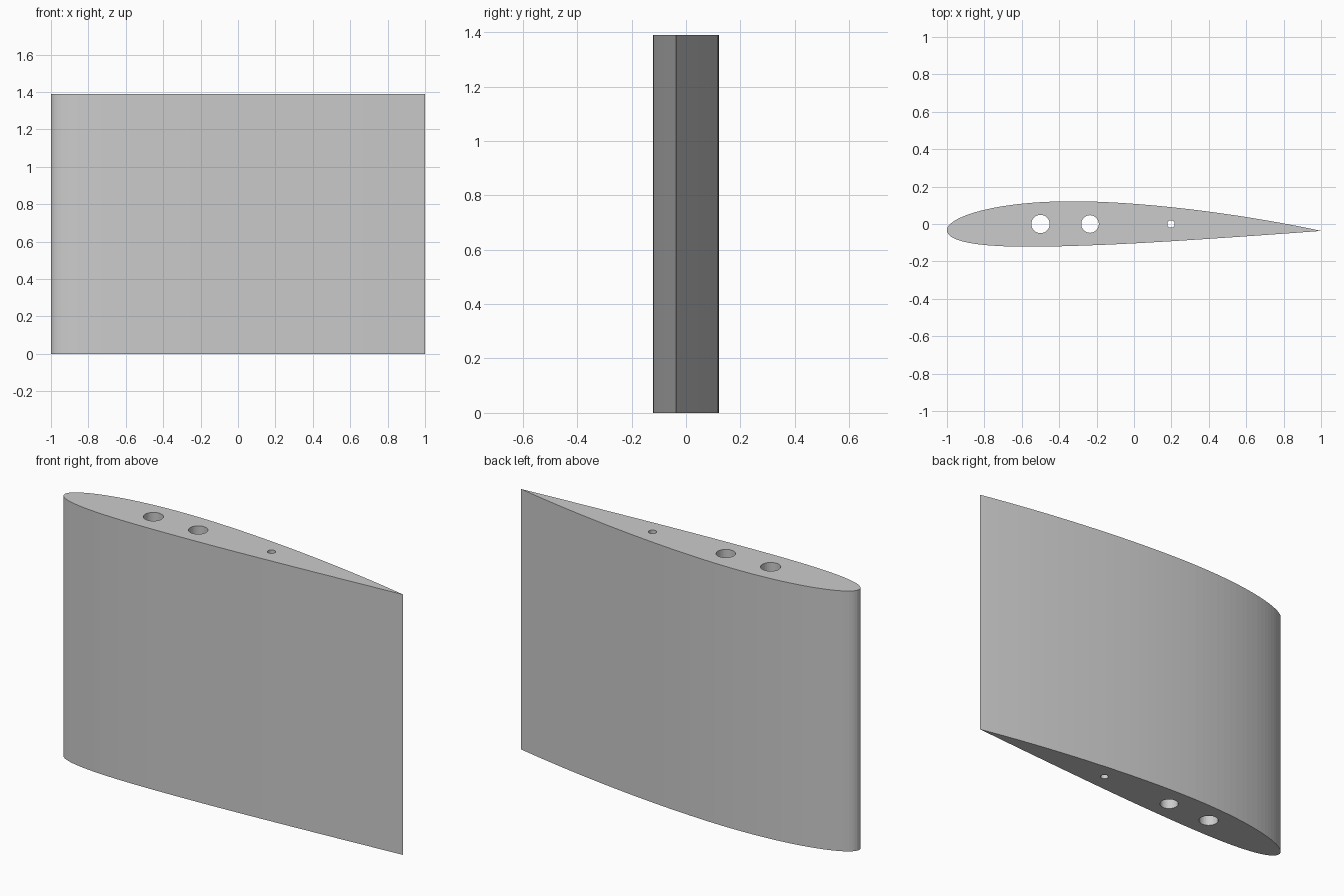
import bpy, bmesh
from math import sin, cos, pi, atan, sqrt

if "Cube" in bpy.data.objects:
    bpy.data.objects.remove(bpy.data.objects["Cube"])

HEIGHT = 1.39
CHORD = 2.0
CAMBER, CAMBER_POS, THICKNESS = 0.02, 0.4, 0.12
STEPS = 60


def section_point(t, side):
    """Point on the cambered wing section; side is +1 upper, -1 lower."""
    half = 5 * THICKNESS * (0.2969 * sqrt(t) - 0.126 * t - 0.3516 * t**2
                            + 0.2843 * t**3 - 0.1036 * t**4)
    span = CAMBER_POS if t < CAMBER_POS else 1 - CAMBER_POS
    k = CAMBER / span**2
    line = k * (2 * CAMBER_POS * t - t * t + (0 if t < CAMBER_POS else 1 - 2 * CAMBER_POS))
    a = atan(2 * k * (CAMBER_POS - t))
    return (t - side * half * sin(a)) * CHORD, (line + side * half * cos(a)) * CHORD


def circle(x, y, r, n=32):
    return [(x + r * cos(2 * pi * i / n), y + r * sin(2 * pi * i / n)) for i in range(n)]


# Wing outline: upper side from tail to nose, then lower side back, centred
ts = [(1 - cos(pi * i / STEPS)) / 2 for i in range(STEPS + 1)]
outline = [section_point(t, 1) for t in reversed(ts)] + [section_point(t, -1) for t in ts[1:-1]]
xs, ys = zip(*outline)
mid_x, mid_y = (min(xs) + max(xs)) / 2, (min(ys) + max(ys)) / 2
scale = 2.0 / (max(xs) - min(xs))
outline = [((x - mid_x) * scale, (y - mid_y) * scale) for x, y in outline]

# Two spar holes and a small rear pin hole, all running the full height
loops = [outline, circle(-0.5, 0, 0.049), circle(-0.235, 0, 0.047), circle(0.198, 0, 0.02)]

bm = bmesh.new()
edges = []
for loop in loops:
    vs = [bm.verts.new((x, y, 0)) for x, y in loop]
    edges += [bm.edges.new((vs[i - 1], vs[i])) for i in range(len(vs))]
bmesh.ops.triangle_fill(bm, edges=edges, use_beauty=True, use_dissolve=False)
top = bmesh.ops.extrude_face_region(bm, geom=bm.faces[:], use_keep_orig=True)["geom"]
bmesh.ops.translate(bm, vec=(0, 0, HEIGHT),
                    verts=[g for g in top if isinstance(g, bmesh.types.BMVert)])
bmesh.ops.recalc_face_normals(bm, faces=bm.faces[:])

mesh = bpy.data.meshes.new("wing_section")
bm.to_mesh(mesh)
bm.free()

grey = bpy.data.materials.new("light_grey")
grey.use_nodes = True
grey.diffuse_color = (0.6, 0.6, 0.6, 1)
grey.node_tree.nodes["Principled BSDF"].inputs["Base Color"].default_value = (0.6, 0.6, 0.6, 1)
mesh.materials.append(grey)

wing = bpy.data.objects.new("wing_section", mesh)
bpy.context.collection.objects.link(wing)
